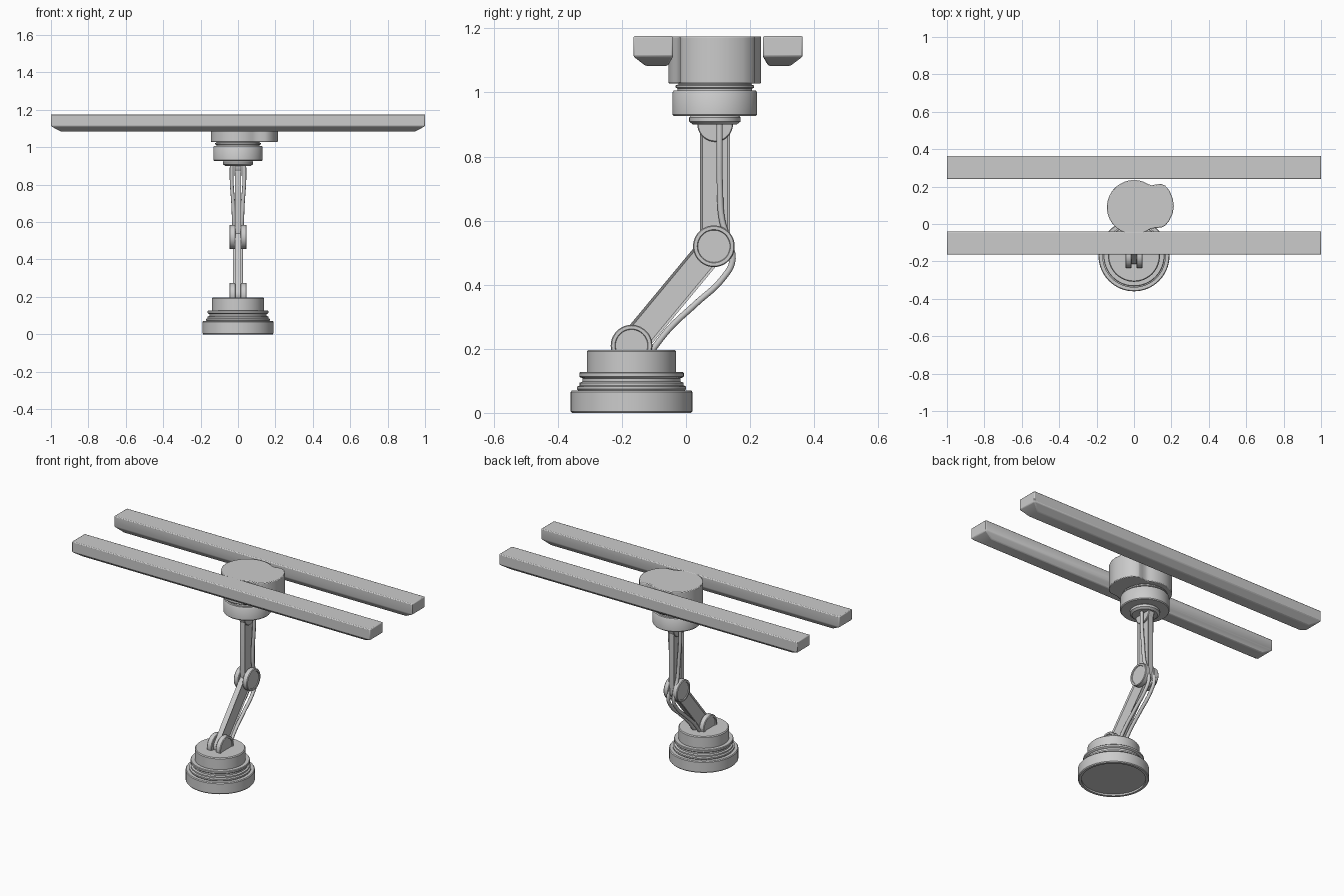
import bpy, bmesh
from math import pi, cos, sin, radians, atan2, hypot
from mathutils import Matrix, Vector

if "Cube" in bpy.data.objects:
    bpy.data.objects.remove(bpy.data.objects["Cube"])


def finish(bm, name, bevel=0.0):
    bmesh.ops.recalc_face_normals(bm, faces=bm.faces)
    me = bpy.data.meshes.new(name)
    bm.to_mesh(me)
    bm.free()
    ob = bpy.data.objects.new(name, me)
    bpy.context.collection.objects.link(ob)
    if bevel:
        mod = ob.modifiers.new("bevel", 'BEVEL')
        mod.width, mod.segments, mod.limit_method = bevel, 2, 'ANGLE'
    bpy.ops.object.select_all(action='DESELECT')
    ob.select_set(True)
    bpy.context.view_layer.objects.active = ob
    bpy.ops.object.shade_smooth_by_angle(angle=radians(35))
    return ob


def lathe(name, profile, matrix, steps=64):
    bm = bmesh.new()
    vs = [bm.verts.new((r, 0, z)) for r, z in profile]
    es = [bm.edges.new(p) for p in zip(vs, vs[1:])]
    bmesh.ops.spin(bm, geom=vs + es, cent=(0, 0, 0), axis=(0, 0, 1),
                   angle=2 * pi, steps=steps)
    bmesh.ops.remove_doubles(bm, verts=bm.verts, dist=1e-5)
    bm.transform(matrix)
    return finish(bm, name)


def extrude_outline(name, pts, z0, z1, matrix=Matrix(), recess=0.0, bevel=0.0):
    bm = bmesh.new()
    face = bm.faces.new([bm.verts.new((x, y, z0)) for x, y in pts])
    ext = bmesh.ops.extrude_face_region(bm, geom=[face], use_keep_orig=True)
    bmesh.ops.translate(bm, vec=(0, 0, z1 - z0),
                        verts=[v for v in ext['geom'] if isinstance(v, bmesh.types.BMVert)])
    bmesh.ops.recalc_face_normals(bm, faces=bm.faces)
    if recess:
        caps = [f for f in bm.faces if abs(f.normal.z) > 0.9]
        bmesh.ops.inset_individual(bm, faces=caps, thickness=0.008, depth=-recess)
    bm.transform(matrix)
    return finish(bm, name, bevel)


# Stepped round base with hollow underside
lathe("base", [(0, .01), (.172, .01), (.172, 0), (.186, 0), (.19, .005), (.19, .065),
               (.186, .07), (.167, .07), (.17, .074), (.17, .082), (.162, .086),
               (.162, .094), (.153, .098), (.153, .108), (.16, .111), (.163, .114),
               (.163, .124), (.16, .127), (.139, .127), (.139, .192), (.134, .197),
               (0, .197)], Matrix.Translation((0, -.17, 0)))

# Hinge cheeks at the base and the elbow
BASE_PIVOT, ELBOW = Vector((0, -.17, .21)), Vector((0, .087, .52))
for label, pivot in (("base", BASE_PIVOT), ("elbow", ELBOW)):
    for side, s in (("left", -1), ("right", 1)):
        m = Matrix.Translation(pivot) @ Matrix.Rotation(s * pi / 2, 4, 'Y')
        lathe(f"{label}_hinge_{side}",
              [(0, .014), (.062, .014), (.065, .017), (.065, .042), (.062, .046),
               (.052, .046), (.05, .042), (0, .042)], m, 48)


# Flat arms with recessed side panels and round ends
def arm(name, a, b, half):
    d = b - a
    length = hypot(d.y, d.z)
    pts = [(half * cos(t), half * sin(t)) for t in
           [pi + i * pi / 16 for i in range(17)]]
    pts += [(half * cos(t), length + half * sin(t)) for t in
            [i * pi / 16 for i in range(17)]]
    # local x -> y, local y -> z, local z -> x
    axes = Matrix(((0, 0, 1, 0), (1, 0, 0, 0), (0, 1, 0, 0), (0, 0, 0, 1)))
    tilt = Matrix.Rotation(atan2(-d.y, d.z), 4, 'X')
    extrude_outline(name, pts, -.016, .016, Matrix.Translation(a) @ tilt @ axes, .006)


WRIST = Vector((0, .091, .91))
arm("lower_arm", BASE_PIVOT, ELBOW, .045)
arm("upper_arm", Vector((0, .091, .52)), WRIST, .047)
lathe("wrist_hinge", [(0, -.019), (.053, -.019), (.056, -.016), (.056, .016),
                      (.053, .019), (0, .019)],
      Matrix.Translation((0, .091, .902)) @ Matrix.Rotation(pi / 2, 4, 'Y'), 48)

# Paired cables following the arm
for side, s in (("left", -1), ("right", 1)):
    cu = bpy.data.curves.new(f"cable_{side}", 'CURVE')
    cu.dimensions = '3D'
    cu.bevel_depth, cu.bevel_resolution, cu.resolution_u = .01, 3, 8
    cu.use_fill_caps = True
    path = [(.034, .105, .91), (.034, .105, .82), (.026, .106, .7), (.022, .113, .6),
            (.02, .135, .53), (.018, .145, .475), (.018, .115, .42), (.018, .03, .34),
            (.018, -.05, .265), (.018, -.11, .19)]
    sp = cu.splines.new('BEZIER')
    sp.bezier_points.add(len(path) - 1)
    for p, (x, y, z) in zip(sp.bezier_points, path):
        p.co = (s * x, y, z)
        p.handle_left_type = p.handle_right_type = 'AUTO'
    bpy.context.collection.objects.link(bpy.data.objects.new(f"cable_{side}", cu))

# Lower head: collar, drum and grooved neck
lathe("head_drum", [(0, .9), (.068, .9), (.072, .903), (.08, .909), (.08, .922), (.076, .926),
                    (.128, .926), (.132, .931), (.132, 1.0), (.128, 1.006), (.116, 1.006),
                    (.116, 1.012), (.122, 1.015), (.122, 1.022), (.114, 1.025),
                    (.114, 1.04), (0, 1.04)], Matrix.Translation((0, .09, 0)))

# Upper head: round housing with a side bulge
outline = [(.145 * cos(radians(a)), .09 + .145 * sin(radians(a))) for a in range(57, 304, 6)]
outline += [(.095, -.024), (.12, -.021), (.145, -.019), (.167, -.009), (.19, .02), (.207, .057),
            (.213, .097), (.207, .137), (.19, .178), (.167, .205), (.145, .215), (.12, .212),
            (.095, .207)]
extrude_outline("head_housing", outline, 1.028, 1.175, bevel=.004)

# Two long bars with chamfered undersides
for name, s in (("rear_bar", 1), ("front_bar", -1)):
    rings = [(1.083, .945, .285 - .028, .362 - .036), (1.112, 1.0, .24, .364),
             (1.176, 1.0, .24, .364)]
    bm = bmesh.new()
    loops = []
    for z, hx, y0, y1 in rings:
        loops.append([bm.verts.new((x, .1 + s * (y - .1), z)) for x, y in
                      ((-hx, y0), (hx, y0), (hx, y1), (-hx, y1))])
    for lo, hi in zip(loops, loops[1:]):
        for i in range(4):
            bm.faces.new((lo[i], lo[i - 1], hi[i - 1], hi[i]))
    bm.faces.new(loops[0])
    bm.faces.new(loops[-1])
    finish(bm, name, .005)
